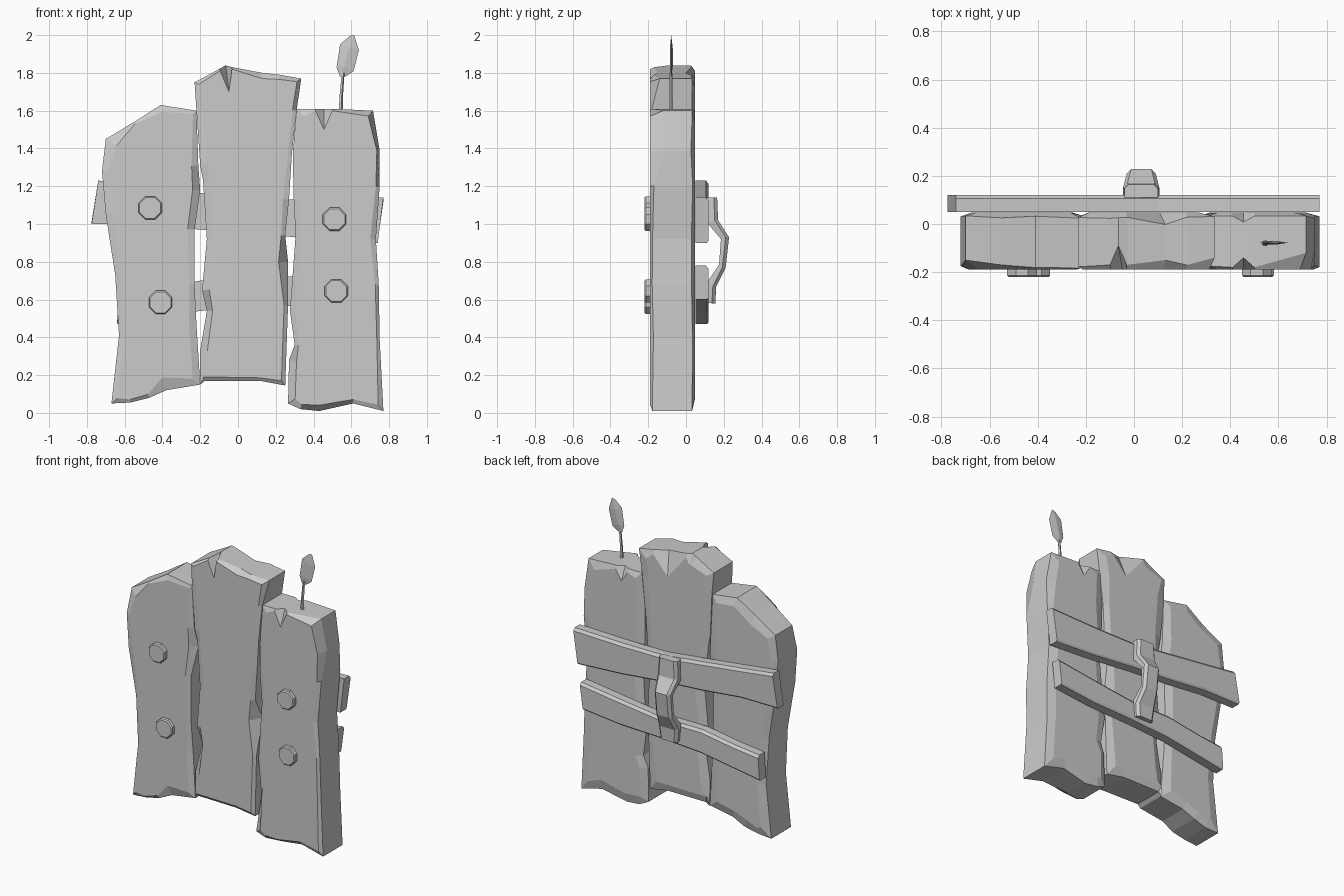
import bpy, bmesh, math, random
from mathutils import Vector

if "Cube" in bpy.data.objects:
    bpy.data.objects.remove(bpy.data.objects["Cube"])

random.seed(4)


def finish(name, bm):
    bmesh.ops.recalc_face_normals(bm, faces=bm.faces)
    mesh = bpy.data.meshes.new(name)
    bm.to_mesh(mesh)
    bm.free()
    obj = bpy.data.objects.new(name, mesh)
    bpy.context.collection.objects.link(obj)
    return obj


def loft(name, rings):
    """Skin closed rings of equal length and cap both ends."""
    bm = bmesh.new()
    vs = [[bm.verts.new(p) for p in r] for r in rings]
    n = len(vs[0])
    for a, b in zip(vs, vs[1:]):
        for i in range(n):
            j = (i + 1) % n
            bm.faces.new((a[i], a[j], b[j], b[i]))
    bm.faces.new(vs[0])
    bm.faces.new(vs[-1])
    return finish(name, bm)


def plank(name, outline, front_cuts={}, back_cuts={}):
    """Clockwise outline; cuts map a point index to (inset, depth) of a chip."""
    pts = [Vector(p) for p in outline]
    n = len(pts)
    front, edge_f, edge_b, back = [], [], [], []
    for i, p in enumerate(pts):
        d1 = (p - pts[i - 1]).normalized()
        d2 = (pts[(i + 1) % n] - p).normalized()
        inward = Vector((d1.y + d2.y, -d1.x - d2.x)).normalized()
        stretch = 1 / max(0.65, math.sqrt((1 + d1.dot(d2)) / 2))
        fi, fd = front_cuts.get(i, (random.uniform(.015, .04), random.uniform(.006, .02)))
        bi, bd = back_cuts.get(i, (random.uniform(.04, .065), random.uniform(.012, .025)))
        f = p + inward * fi * stretch
        b = p + inward * bi * stretch
        front.append((f.x, -.19, f.y))
        edge_f.append((p.x, -.19 + fd, p.y))
        edge_b.append((p.x, .048 - bd, p.y))
        back.append((b.x, .048, b.y))
    return loft(name, [front, edge_f, edge_b, back])


# three rough planks with chipped edges
plank("left_plank", [
    (-.70, 1.45), (-.55, 1.54), (-.41, 1.63), (-.22, 1.60), (-.21, 1.31),
    (-.20, 1.18), (-.23, .97), (-.23, .68), (-.22, .47), (-.20, .15),
    (-.38, .12), (-.47, .08), (-.57, .055), (-.67, .05), (-.63, .41),
    (-.65, .73), (-.70, 1.05), (-.72, 1.28)],
    {0: (.06, .04), 1: (.01, .02), 5: (.04, .05), 10: (.07, .02)})

plank("middle_plank", [
    (-.23, 1.75), (-.10, 1.82), (-.065, 1.84), (-.03, 1.83), (.13, 1.80),
    (.22, 1.79), (.335, 1.77), (.31, 1.60), (.285, 1.37), (.27, 1.13),
    (.25, .94), (.265, .80), (.265, .57), (.25, .145), (.115, .17),
    (-.175, .17), (-.20, .15), (-.20, .33), (-.165, .54), (-.19, .65),
    (-.165, .92), (-.185, 1.23), (-.20, 1.31), (-.22, 1.60)],
    {1: (.01, .02), 2: (.13, .10), 3: (.01, .02), 4: (.03, .04),
     6: (.02, .05), 11: (.05, .08), 18: (.03, .05)},
    {3: (.02, .02), 4: (.16, .05), 5: (.02, .02)})

plank("right_plank", [
    (.31, 1.61), (.41, 1.61), (.455, 1.61), (.50, 1.61), (.715, 1.60),
    (.75, 1.39), (.75, 1.20), (.73, .92), (.745, .68), (.75, .39),
    (.77, .01), (.61, .05), (.43, .01), (.33, .02), (.265, .05),
    (.27, .28), (.30, .36), (.275, .54), (.305, .94), (.295, 1.13),
    (.29, 1.37)],
    {1: (.01, .01), 2: (.11, .05), 3: (.01, .01), 4: (.03, .07),
     5: (.015, .08), 6: (.02, .02), 12: (.03, .05), 15: (.04, .06)},
    {1: (.02, .015), 2: (.09, .04), 3: (.02, .015)})


# back battens: stations of (x at top, x at bottom, top z, bottom z)
def batten(name, stations):
    rings = []
    for xt, xb, zt, zb in stations:
        rings.append([(xt, .05, zt), (xt, .105, zt), (xt, .12, zt - .018),
                      (xb, .12, zb + .012), (xb, .112, zb), (xb, .05, zb)])
    loft(name, rings)


batten("upper_batten", [
    (-.74, -.775, 1.23, 1.00), (-.50, -.50, 1.20, 1.00), (-.20, -.20, 1.165, .97),
    (.10, .10, 1.13, .95), (.40, .40, 1.13, .92), (.77, .74, 1.14, .90)])
batten("lower_batten", [
    (-.63, -.64, .64, .47), (-.45, -.45, .66, .50), (-.20, -.20, .70, .54),
    (.10, .10, .70, .56), (.42, .42, .74, .57), (.72, .70, .78, .60)])

# bent handle: stations of (outer y, outer z, inner y, inner z, half width)
handle = [(.165, 1.14, .11, 1.14, .07), (.17, 1.02, .11, 1.01, .075),
          (.228, .93, .185, .92, .06), (.21, .77, .175, .785, .06),
          (.16, .67, .118, .70, .075), (.155, .58, .11, .585, .065)]
rings = []
for oy, oz, iy, iz, w in handle:
    cx = .03
    c = .018
    rings.append([(cx - w, iy, iz), (cx + w, iy, iz), (cx + w, oy - c, oz),
                  (cx + w - c, oy, oz), (cx - w + c, oy, oz), (cx - w, oy - c, oz)])
loft("handle", rings)

# octagonal bolt heads
for x, z in [(-.465, 1.085), (-.41, .585), (.51, 1.025), (.52, .645)]:
    rings = []
    for y, r in [(-.17, .067), (-.213, .067), (-.22, .06)]:
        rings.append([(x + r * math.cos(math.pi / 8 + k * math.pi / 4), y,
                       z + r * math.sin(math.pi / 8 + k * math.pi / 4)) for k in range(8)])
    loft("bolt_head", rings)

# sprout stem
rings = []
for x, z, r in [(.542, 1.58, .012), (.546, 1.68, .010), (.556, 1.80, .008)]:
    rings.append([(x + r * math.cos(k * math.pi / 2.5),
                   -.08 + r * math.sin(k * math.pi / 2.5), z) for k in range(5)])
loft("sprout_stem", rings)

# sprout leaf: thin outline with a raised rib on each side
leaf = [(.54, 1.78), (.522, 1.83), (.54, 1.95), (.592, 1.995), (.615, 2.0),
        (.64, 1.92), (.612, 1.81), (.57, 1.78)]
bm = bmesh.new()
rim = [bm.verts.new((x, -.078, z)) for x, z in leaf]
for s in (-1, 1):
    low = bm.verts.new((.562, -.078 + s * .008, 1.83))
    high = bm.verts.new((.588, -.078 + s * .008, 1.93))
    for i in range(8):
        j = (i + 1) % 8
        a = high if i in (2, 3, 4) else low
        bm.faces.new((rim[i], rim[j], a))
    bm.faces.new((rim[2], high, low))
    bm.faces.new((rim[5], low, high))
finish("sprout_leaf", bm)
